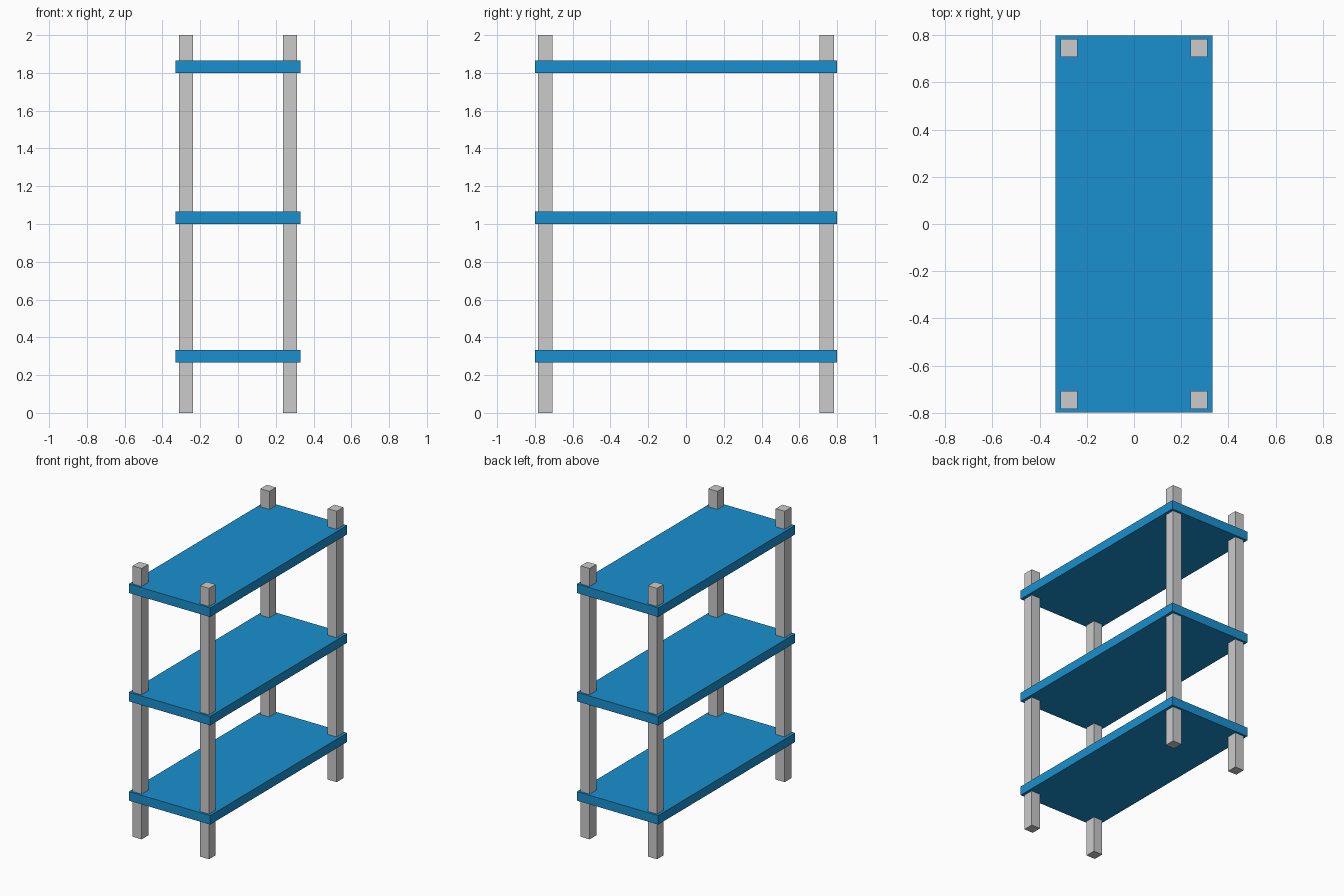
import bpy

if "Cube" in bpy.data.objects:
    bpy.data.objects.remove(bpy.data.objects["Cube"])

grey_free = None
blue = bpy.data.materials.new("shelf_blue")
blue.diffuse_color = (0.01, 0.28, 0.62, 1)
blue.use_nodes = True
blue.node_tree.nodes["Principled BSDF"].inputs["Base Color"].default_value = blue.diffuse_color


def box(name, centre, size, material=None):
    bpy.ops.mesh.primitive_cube_add(size=1, location=centre)
    ob = bpy.context.object
    ob.name = name
    ob.scale = size
    bpy.ops.object.transform_apply(location=False, rotation=False, scale=True)
    if material:
        ob.data.materials.append(material)
    return ob


# four square posts, set in from the shelf corners
for side, sx in (("left", -1), ("right", 1)):
    for end, sy in (("front", -1), ("back", 1)):
        box(f"{end}_{side}_post", (sx * 0.275, sy * 0.745, 1.0), (0.073, 0.077, 2.0))

# three shelves, placed by the height of their underside
THICK = 0.0667
for name, z in (("lower", 0.267), ("middle", 1.0), ("upper", 1.8)):
    box(f"{name}_shelf", (0, 0, z + THICK / 2), (0.664, 1.598, THICK), blue)
